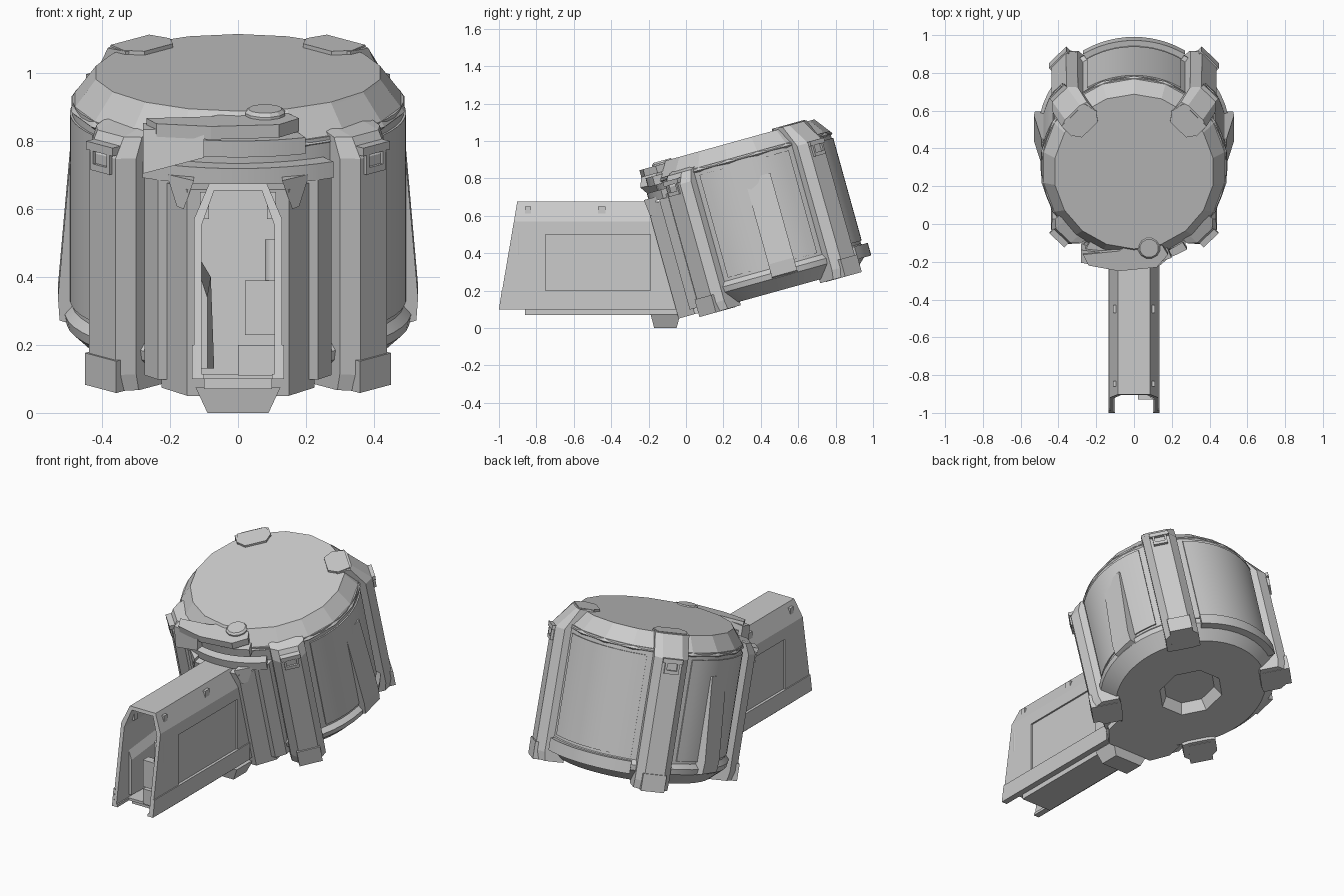
import bpy, bmesh, math
from math import radians, sin, cos, pi
from mathutils import Matrix

if "Cube" in bpy.data.objects:
    bpy.data.objects.remove(bpy.data.objects["Cube"])

# Tilted frame of the drum: origin at the bottom centre, local z along its axis
DRUM = Matrix.Translation((0, 0.5, 0.2)) @ Matrix.Rotation(radians(15.5), 4, 'X')
WORLD = Matrix.Identity(4)


def loft(name, rings, mat=WORLD, smooth=None):
    """Skin a list of equal-length rings and cap both ends."""
    bm = bmesh.new()
    vs = [[bm.verts.new(p) for p in r] for r in rings]
    n = len(rings[0])
    for a, b in zip(vs, vs[1:]):
        for i in range(n):
            j = (i + 1) % n
            bm.faces.new((a[i], a[j], b[j], b[i]))
    bm.faces.new(vs[0][::-1])
    bm.faces.new(vs[-1])
    bmesh.ops.recalc_face_normals(bm, faces=bm.faces)
    me = bpy.data.meshes.new(name)
    bm.to_mesh(me)
    bm.free()
    if smooth:
        me.polygons.foreach_set("use_smooth", [True] * len(me.polygons))
        me.set_sharp_from_angle(angle=radians(smooth))
    ob = bpy.data.objects.new(name, me)
    ob.matrix_world = mat
    bpy.context.collection.objects.link(ob)
    return ob


def box(name, x0, x1, y0, y1, z0, z1, mat=WORLD):
    return loft(name, [[(x0, y0, z), (x1, y0, z), (x1, y1, z), (x0, y1, z)]
                       for z in (z0, z1)], mat)


def slab(name, pts, z0, z1, mat=WORLD):
    return loft(name, [[(x, y, z) for x, y in pts] for z in (z0, z1)], mat)


def lathe(name, prof, n, mat, smooth=None, cx=0, cy=0):
    return loft(name, [[(cx + r * cos(2 * pi * (i + .5) / n),
                         cy + r * sin(2 * pi * (i + .5) / n), z)
                        for i in range(n)] for r, z in prof], mat, smooth)


def arc(name, r0, r1, mid, half, z0, z1, n=12):
    """Curved block on the drum centred on angle mid (degrees)."""
    angs = [radians(mid - half + 2 * half * i / n) for i in range(n + 1)]
    return loft(name, [[(r * cos(a), r * sin(a), z) for r, z in
                        ((r0, z0), (r1, z0), (r1, z1), (r0, z1))] for a in angs],
                DRUM, 25)


def cut(ob, cutter):
    m = ob.modifiers.new("cut", 'BOOLEAN')
    m.operation, m.object, m.solver = 'DIFFERENCE', cutter, 'EXACT'
    bpy.context.view_layer.update()
    dg = bpy.context.evaluated_depsgraph_get()
    me = bpy.data.meshes.new_from_object(ob.evaluated_get(dg))
    ob.modifiers.clear()
    ob.data = me
    bpy.data.objects.remove(cutter)


# Drum body with chamfered base and octagonal hub recess
body = lathe("drum_body", [(.43, 0), (.505, .07), (.51, .10), (.488, .125),
                           (.488, .75)], 48, DRUM, 25)
cut(body, lathe("hub_cutter", [(.20, -.05), (.185, 0), (.15, .06)], 8, DRUM))

# Faceted lid
lathe("drum_lid", [(.47, .71), (.498, .735), (.43, .825), (.425, .832)], 18, DRUM)

# Slightly raised curved panels between the clasps
for name, mid in (("right", 0), ("left", 180), ("back", 90)):
    arc(name + "_panel", .46, .495, mid, 30, .14, .71)

# Side plates flaring out toward the base
for s in (-1, 1):
    loft("side_plate", [[(s * .46, u, .06), (s * .525, u, .08), (s * .53, u, .15),
                         (s * .49, u, .62), (s * .46, u, .62)] for u in (-.02, .12)], DRUM)

# Back lip under the rear panel
arc("back_lip", .45, .523, 90, 31, .05, .12)

# Four clasps at the diagonals; the back pair wraps onto the lid
FRONT = [(.40, -.02), (.55, -.02), (.565, .03), (.565, .69), (.53, .75), (.40, .78)]
BACK = [(.40, -.02), (.55, -.02), (.565, .03), (.56, .72), (.46, .838), (.35, .842)]
for t, prof in ((45, BACK), (-45, BACK), (135, FRONT), (-135, FRONT)):
    m = DRUM @ Matrix.Rotation(radians(t), 4, 'Z')
    rings = []
    for x, k in ((-.095, .68), (-.055, 1), (.055, 1), (.095, .68)):
        rings.append([(x, .42 + (y - .42) * k, z) for y, z in prof])
    loft("clasp", rings, m)
    box("clasp_foot", -.065, .065, .42, .572, -.022, .075, m)
    # Small buckle near the top of each clasp
    box("clasp_buckle", -.04, .04, .53, .575, .64, .66, m)
    for s in (-1, 1):
        box("clasp_buckle_side", s * .04, s * .028, .53, .575, .66, .70, m)
    box("clasp_buckle_cap", -.055, .055, .5, .577, .70, .725, m)
    if prof is BACK:
        slab("clasp_top_pad", [(-.06, .33), (.06, .33), (.095, .38), (.08, .45),
                               (-.08, .45), (-.095, .38)], .80, .844, m)

# Collar joining the drum to the feed tower
slab("collar", [(-.225, -.38), (-.225, -.47), (-.15, -.56), (.15, -.56),
                (.225, -.47), (.225, -.38)], 0, .63, DRUM)
for s in (-1, 1):
    slab("collar_rib", [(s * .20, -.38), (s * .20, -.49), (s * .235, -.49),
                        (s * .275, -.44), (s * .275, -.36)], .03, .66, DRUM)
    loft("collar_gusset", [[(s * .21, -.5, .66), (s * .13, -.57, .66), (s * .13, -.5, .66)],
                           [(s * .18, -.53, .57), (s * .16, -.56, .57),
                            (s * .16, -.53, .57)]], DRUM)
arc("collar_flange", .45, .545, -90, 31, .64, .69)

# Lever across the front of the lid
arc("lever_band", .42, .53, -94, 26, .72, .77)
slab("lever_arm", [(-.27, -.46), (-.24, -.52), (-.08, -.55), (.12, -.53), (.18, -.46),
                   (.12, -.36), (.02, -.37), (-.08, -.44)], .78, .82, DRUM)
loft("lever_grip", [[(-.28, -.44, .67), (-.28, -.53, .67), (-.28, -.51, .80), (-.28, -.44, .80)],
                    [(-.10, -.46, .72), (-.10, -.57, .73), (-.10, -.54, .81),
                     (-.10, -.46, .81)]], DRUM)
lathe("lever_pivot", [(.06, .78), (.06, .828), (.05, .838)], 12, DRUM, None, .08, -.42)

# Hollow feed tower with chamfered roof and slanted mouth
SEC = [(-.13, .1), (.13, .1), (.13, .57), (.085, .675), (-.085, .675), (-.13, .57)]
tower = loft("feed_tower", [[(x, -1 + (z - .1) * .17, z) for x, z in SEC],
                            [(x, -.05, z) for x, z in SEC]])
INNER = [(-.108, .115), (.108, .115), (.108, .55), (.07, .655), (-.07, .655), (-.108, .55)]
cut(tower, loft("mouth_cutter", [[(x, y, z) for x, z in INNER] for y in (-1.1, -.3)]))
cut(tower, box("floor_cutter", -.10, .10, -1.1, -.89, .05, .15))
for s in (-1, 1):
    # Recessed side panels
    cut(tower, box("panel_cutter", s * .12, s * .2, -.75, -.19, .2, .5))
    # Lower side skirts
    loft("tower_skirt", [[(s * .125, -1, .1), (s * .136, -1, .1), (s * .136, -.985, .2),
                          (s * .125, -.985, .2)],
                         [(s * .125, -.08, .1), (s * .136, -.08, .1),
                          (s * .136, -.08, .2), (s * .125, -.08, .2)]])
    # Small catches on the roof slope and the mouth edge
    box("roof_catch", s * .085, s * .112, -.47, -.43, .58, .65)
    box("mouth_catch", s * .085, s * .112, -.86, -.83, .57, .65)

# Bottom rail and locking foot
box("bottom_rail", -.10, .10, -.86, -.05, .07, .105)
loft("locking_foot", [[(-.09, -.17, 0), (.09, -.17, 0), (.09, -.05, 0), (-.09, -.05, 0)],
                      [(-.125, -.19, .075), (.125, -.19, .075), (.125, -.03, .075),
                       (-.125, -.03, .075)]])

# Feed guides inside the mouth
box("feed_guide_lower", .02, .125, -.93, -.88, .23, .39)
box("feed_guide_base", .0, .11, -.90, -.8, .11, .20)
lathe("feed_roller", [(.026, .39), (.026, .51)], 12, WORLD, 40, .105, -.9)
loft("feed_ramp", [[(-.11, -.88, .13), (-.09, -.88, .13), (-.09, -.88, .34), (-.11, -.88, .4)],
                   [(-.11, -.4, .13), (-.07, -.4, .13), (-.08, -.4, .4), (-.11, -.4, .45)]])
